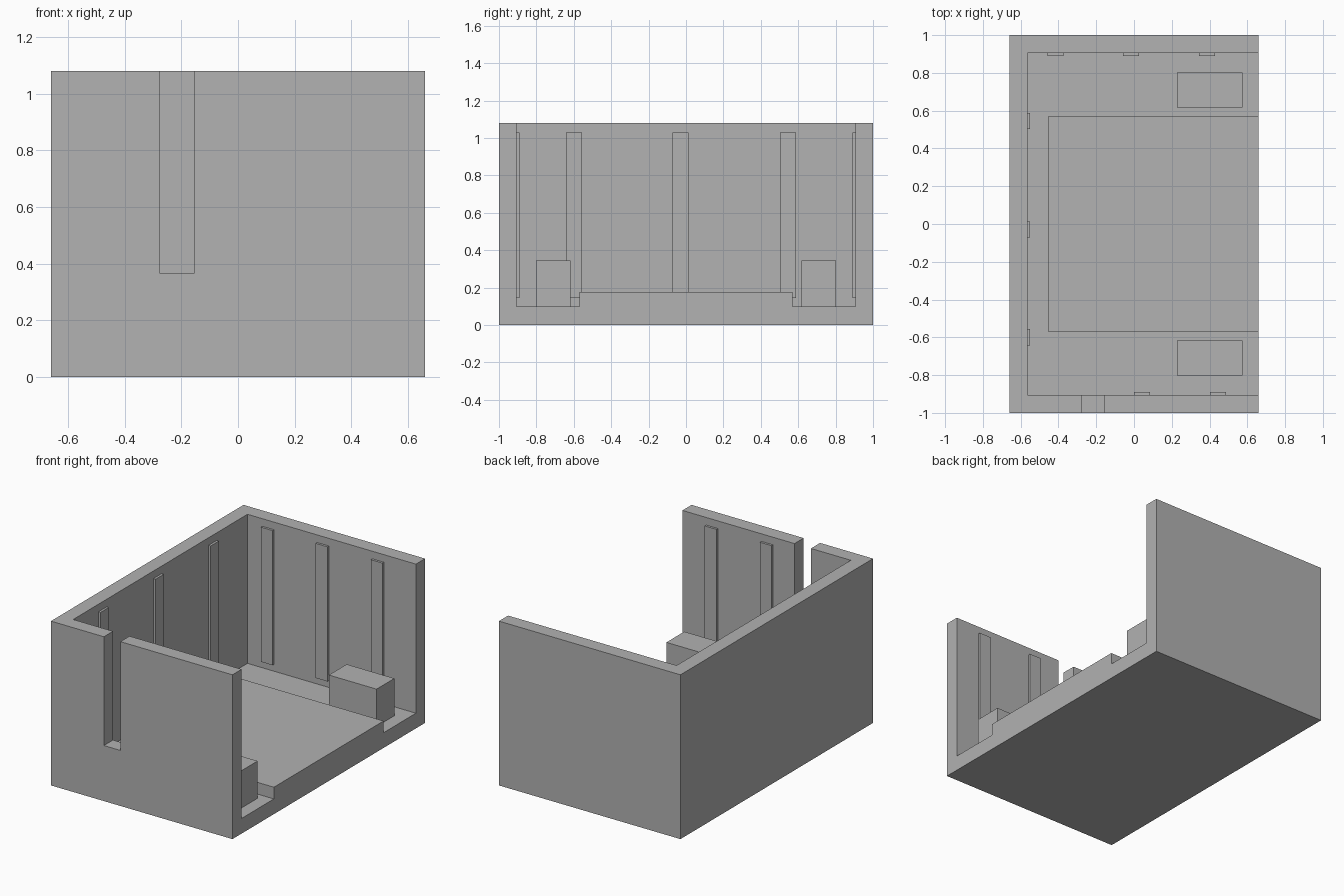
import bpy
import bmesh
from mathutils import Vector

cube = bpy.data.objects.get("Cube")
if cube:
    bpy.data.objects.remove(cube, do_unlink=True)

grey = bpy.data.materials.new("plain grey")
grey.use_nodes = True
colour = (0.445, 0.445, 0.445, 1)
grey.diffuse_color = colour
grey.node_tree.nodes["Principled BSDF"].inputs["Base Color"].default_value = colour


def box(name, x, y, z):
    """Box spanning the given (low, high) range on each axis."""
    bm = bmesh.new()
    bmesh.ops.create_cube(bm, size=1)
    low, high = (Vector(p) for p in zip(x, y, z))
    for v in bm.verts:
        v.co = (low + high) / 2 + v.co * (high - low)
    mesh = bpy.data.meshes.new(name)
    bm.to_mesh(mesh)
    bm.free()
    mesh.materials.append(grey)
    obj = bpy.data.objects.new(name, mesh)
    bpy.context.collection.objects.link(obj)
    return obj


def cut(target, cutter):
    mod = target.modifiers.new("cut", "BOOLEAN")
    mod.operation = "DIFFERENCE"
    mod.solver = "EXACT"
    mod.object = cutter
    bpy.context.view_layer.objects.active = target
    bpy.ops.object.modifier_apply(modifier=mod.name)
    bpy.data.objects.remove(cutter, do_unlink=True)


END, SIDE, TOP = 0.66, 1.0, 1.08
INNER_X, INNER_Y, FLOOR = -0.565, 0.905, 0.1
RIB_Z = (0.145, 1.03)
RIB_WIDTH, RIB_DEPTH = 0.085, 0.015

# Open-ended, open-topped tray with a slot through the front wall
tray = box("tray", (-END, END), (-SIDE, SIDE), (0, TOP))
cut(tray, box("cavity", (INNER_X, END + 1), (-INNER_Y, INNER_Y), (FLOOR, TOP + 1)))
cut(tray, box("slot", (-0.275, -0.155), (-SIDE - 0.1, -INNER_Y + 0.1), (0.365, TOP + 1)))

# Raised floor
box("floor_platform", (-0.455, END), (-0.57, 0.57), (FLOOR, 0.177))

# Pair of blocks near the open end
for side, y in (("front", (-0.803, -0.618)), ("back", (0.618, 0.803))):
    box(side + "_block", (0.228, 0.575), y, (FLOOR, 0.345))

# Thin upright ribs on the inner walls
for x in (0.0, 0.402):
    box("front_rib", (x, x + RIB_WIDTH), (-INNER_Y, -INNER_Y + RIB_DEPTH), RIB_Z)
for x in (-0.457, -0.058, 0.343):
    box("back_rib", (x, x + RIB_WIDTH), (INNER_Y - RIB_DEPTH, INNER_Y), RIB_Z)
for y in (-0.642, -0.071, 0.502):
    box("end_rib", (INNER_X, INNER_X + RIB_DEPTH), (y, y + RIB_WIDTH), RIB_Z)
